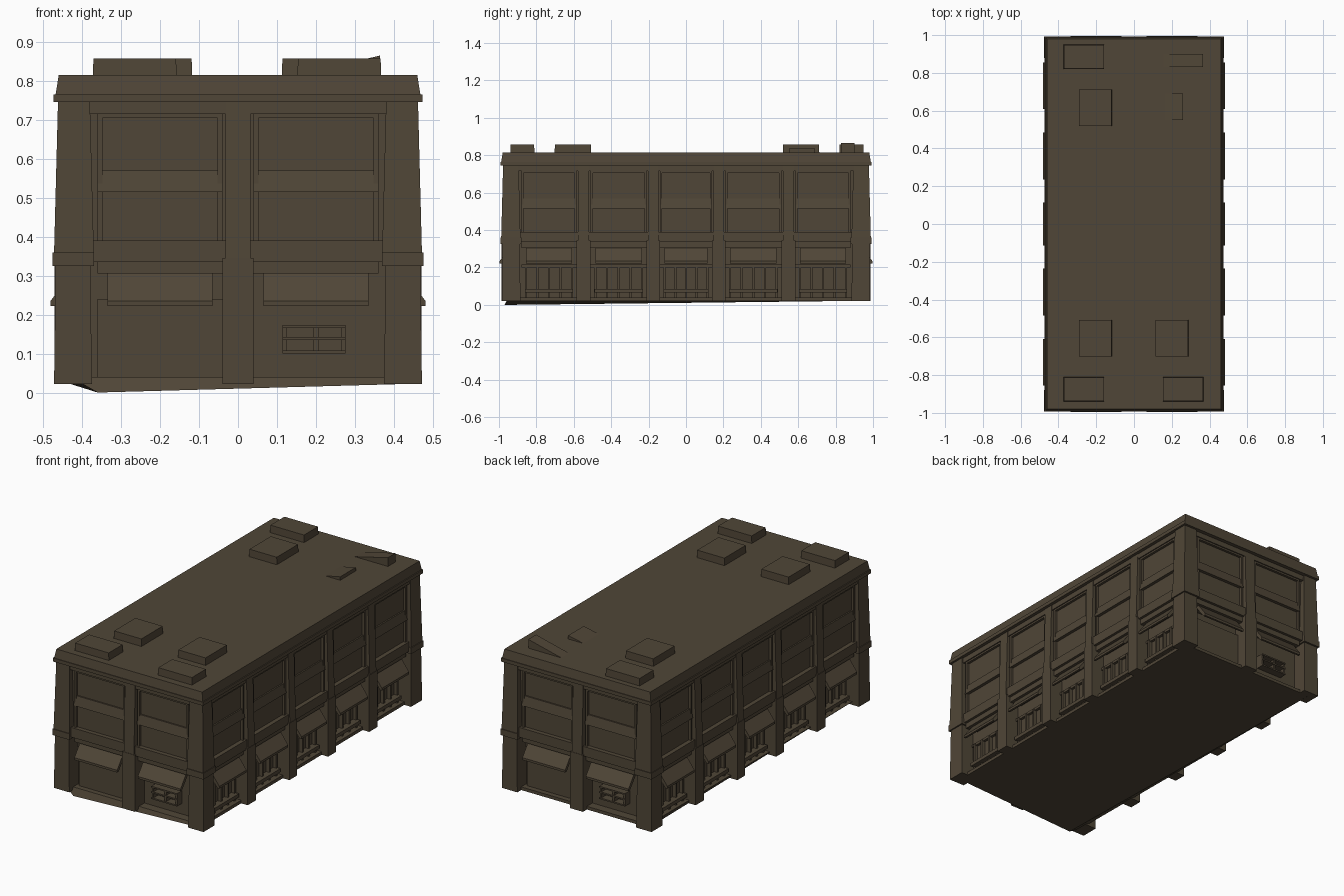
import bpy, bmesh
from mathutils import Vector

cube = bpy.data.objects.get("Cube")
if cube:
    bpy.data.objects.remove(cube, do_unlink=True)

mat = bpy.data.materials.new("dark umber stone")
mat.use_nodes = True
COLOR = (0.08, 0.061, 0.038, 1)
mat.diffuse_color = COLOR
bsdf = mat.node_tree.nodes["Principled BSDF"]
bsdf.inputs["Base Color"].default_value = COLOR
bsdf.inputs["Roughness"].default_value = 0.9


class Part:
    """Collects prisms in one mesh, then becomes a named object."""

    def __init__(self, name):
        self.name, self.bm = name, bmesh.new()

    def prism(self, ring_a, ring_b):
        a = [self.bm.verts.new(p) for p in ring_a]
        b = [self.bm.verts.new(p) for p in ring_b]
        n = len(a)
        self.bm.faces.new(a)
        self.bm.faces.new(b[::-1])
        for i in range(n):
            self.bm.faces.new((a[i], b[i], b[(i + 1) % n], a[(i + 1) % n]))

    def box(self, x0, x1, y0, y1, z0, z1, top_inset=0):
        t = top_inset
        self.prism([(x0, y0, z0), (x1, y0, z0), (x1, y1, z0), (x0, y1, z0)],
                   [(x0 + t, y0 + t, z1), (x1 - t, y0 + t, z1),
                    (x1 - t, y1 - t, z1), (x0 + t, y1 - t, z1)])

    def finish(self):
        bmesh.ops.recalc_face_normals(self.bm, faces=self.bm.faces)
        me = bpy.data.meshes.new(self.name)
        self.bm.to_mesh(me)
        self.bm.free()
        me.materials.append(mat)
        ob = bpy.data.objects.new(self.name, me)
        bpy.context.collection.objects.link(ob)
        return ob


class Wall:
    """Maps wall coordinates (along, outward, up) to the model."""

    def __init__(self, name, along, out, face, bays):
        self.name, self.face, self.bays = name, face, bays
        self.along, self.out = Vector(along), Vector(out)

    def at(self, u, d, z):
        return self.along * u + self.out * (self.face + d) + Vector((0, 0, z))

    def slab(self, part, u0, u1, profile):
        """Extrude an (outward, up) profile along the wall."""
        part.prism([self.at(u0, d, z) for d, z in profile],
                   [self.at(u1, d, z) for d, z in profile])

    def block(self, part, u0, u1, d0, d1, z0, z1):
        self.slab(part, u0, u1, [(d0, z0), (d1, z0), (d1, z1), (d0, z1)])


long_bays = [(-0.88, -0.585), (-0.51, -0.21), (-0.14, 0.14), (0.21, 0.51), (0.585, 0.88)]
short_bays = [(-0.36, -0.04), (0.04, 0.36)]
walls = [Wall("front", (1, 0, 0), (0, -1, 0), 0.98, short_bays),
         Wall("back", (-1, 0, 0), (0, 1, 0), 0.98, short_bays),
         Wall("right", (0, 1, 0), (1, 0, 0), 0.465, long_bays),
         Wall("left", (0, -1, 0), (-1, 0, 0), 0.465, long_bays)]

# Floor slab, sagging at one front corner
floor = Part("floor_slab")
floor.box(-0.43, 0.43, -0.95, 0.95, 0.022, 0.04)
floor.bm.verts.ensure_lookup_table()
floor.bm.verts[0].co = (-0.36, -0.97, 0.0)
floor.finish()

# Recessed ground floor, upper storey, beam ring and roof
shell = Part("building_core")
shell.box(-0.39, 0.39, -0.9, 0.9, 0.03, 0.36)
shell.box(-0.435, 0.435, -0.95, 0.95, 0.36, 0.75)
shell.finish()
beam = Part("floor_beam")
beam.box(-0.46, 0.46, -0.975, 0.975, 0.335, 0.39)
beam.finish()
roof = Part("roof_parapet")
roof.box(-0.455, 0.455, -0.97, 0.97, 0.715, 0.75)
roof.box(-0.474, 0.474, -0.992, 0.992, 0.745, 0.765)
roof.box(-0.468, 0.468, -0.988, 0.988, 0.765, 0.815, 0.008)
roof.finish()

# Corner posts: lower post, collar, tapering upper post
corners = Part("corner_pillars")
for sx in (-1, 1):
    for sy in (-1, 1):
        def post(x0, x1, y0, y1, z0, z1, t=0):
            xs, ys = sorted((sx * x0, sx * x1)), sorted((sy * y0, sy * y1))
            corners.box(*xs, *ys, z0, z1, t)
        post(0.375, 0.472, 0.885, 0.985, 0.022, 0.34, 0.004)
        post(0.37, 0.476, 0.88, 0.992, 0.325, 0.36)
        post(0.37, 0.472, 0.885, 0.988, 0.36, 0.745, 0.01)
corners.finish()

for w in walls:
    # Pillars between bays
    pillars = Part(w.name + "_pillars")
    for (_, a), (b, _) in zip(w.bays, w.bays[1:]):
        w.block(pillars, a, b, -0.09, 0.006, 0.022, 0.345)
        w.slab(pillars, a + 0.008, b - 0.008,
               [(-0.05, 0.34), (0.004, 0.34), (-0.008, 0.75), (-0.05, 0.75)])
    pillars.finish()

    frames = Part(w.name + "_window_frames")
    awnings = Part(w.name + "_awnings")
    stalls = Part(w.name + "_shopfronts")
    for i, (a, b) in enumerate(w.bays):
        # Upper windows: sloping spandrel, head and jambs
        w.slab(frames, a, b, [(-0.05, 0.515), (-0.012, 0.515), (-0.022, 0.57), (-0.05, 0.57)])
        w.block(frames, a, b, -0.05, -0.016, 0.705, 0.74)
        for u in (a, b - 0.012):
            w.block(frames, u, u + 0.012, -0.05, -0.016, 0.385, 0.74)

        # Sloping awning with a closed soffit edge
        w.slab(awnings, a + 0.025, b - 0.025,
               [(-0.08, 0.31), (-0.04, 0.31), (0.016, 0.235), (0.016, 0.222),
                (0.004, 0.222), (-0.05, 0.29), (-0.08, 0.29)])
        w.block(awnings, a, b, -0.08, -0.02, 0.305, 0.34)

        # Shopfront: door panel or framed counter
        if len(w.bays) == 2 and i == 0:
            w.block(stalls, a, b, -0.085, -0.06, 0.03, 0.24)
            continue
        if len(w.bays) == 2:
            mid = (a + b) / 2
            for u in (mid - 0.08, mid, mid + 0.07):
                w.block(stalls, u - 0.006, u + 0.006, -0.08, -0.04, 0.1, 0.17)
            for z in (0.1, 0.135, 0.165):
                w.block(stalls, mid - 0.086, mid + 0.076, -0.08, -0.035, z, z + 0.008)
            continue
        w.block(stalls, a + 0.02, b - 0.02, -0.08, -0.035, 0.065, 0.085)
        w.block(stalls, a, b, -0.08, -0.06, 0.2, 0.215)
        for k in range(5):
            u = a + 0.025 + (b - a - 0.05) * k / 4
            w.block(stalls, u - 0.006, u + 0.006, -0.08, -0.055, 0.03, 0.21)
    for part in (frames, awnings, stalls):
        part.finish()

# Roof vents
vents = Part("roof_vents")
for x, y, hx, hy in [(-0.265, -0.875, 0.108, 0.065), (0.26, -0.875, 0.108, 0.065),
                     (-0.205, -0.605, 0.088, 0.098), (0.2, -0.605, 0.088, 0.098),
                     (-0.205, 0.615, 0.088, 0.098), (-0.265, 0.885, 0.108, 0.065)]:
    vents.box(x - hx, x + hx, y - hy, y + hy, 0.8, 0.857, 0.002)
vents.finish()

# Two collapsed vents, tilted into the roof
sunk = Part("sunken_vents")
for x0, x1, y0, y1, h in [(0.135, 0.365, 0.83, 0.9, 0.865), (0.14, 0.26, 0.55, 0.69, 0.835)]:
    sunk.prism([(x0, y0, 0.81), (x1, y0, 0.81), (x1, y0, h)],
               [(x0, y1, 0.81), (x1, y1, 0.81), (x1, y1, h)])
sunk.finish()
